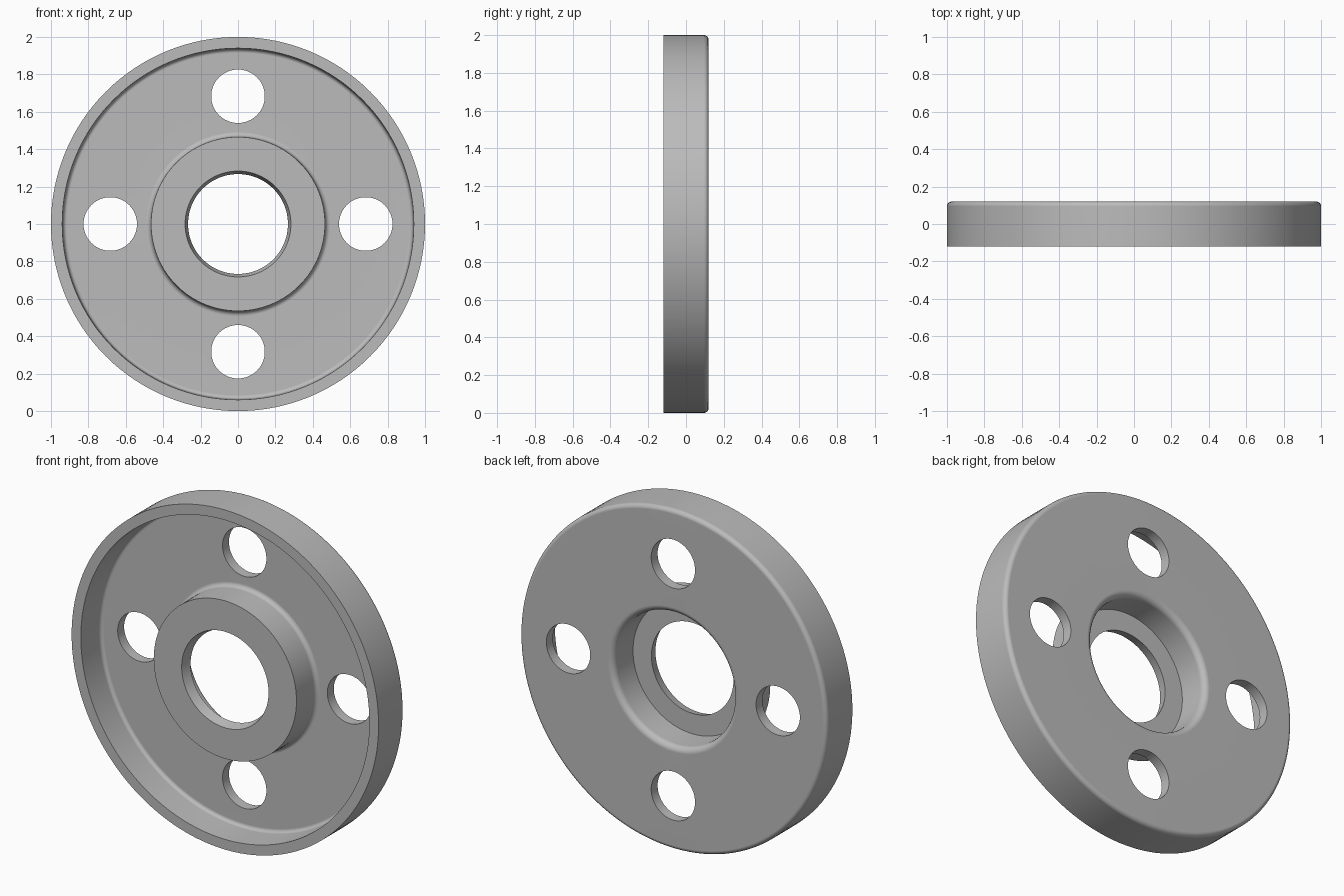
import bpy, bmesh, math
from mathutils import Vector, Matrix

if "Cube" in bpy.data.objects:
    bpy.data.objects.remove(bpy.data.objects["Cube"])

grey = bpy.data.materials.new("plain grey")
grey.use_nodes = True
colour = (0.5, 0.5, 0.5, 1)
grey.diffuse_color = colour
grey.node_tree.nodes["Principled BSDF"].inputs["Base Color"].default_value = colour

SIDES = 128
AXIS_HEIGHT = 1.0

# Closed cross-section: radius, depth, fillet size
PROFILE = [
    (0.283, -0.12, 0), (0.465, -0.12, 0),      # hub face
    (0.468, 0.06, 0.025), (0.935, 0.06, 0.02),  # web front
    (0.94, -0.12, 0), (1.0, -0.12, 0),         # rim
    (1.0, 0.12, 0.025), (0.39, 0.12, 0.035),   # back
    (0.387, -0.06, 0), (0.267, -0.06, 0),      # hub recess
]


def rounded(profile, steps=5):
    """Replace each corner that has a fillet size with a short curve."""
    pts = [Vector(p[:2]) for p in profile]
    out = []
    for i, p in enumerate(pts):
        size = profile[i][2]
        if not size:
            out.append(p)
            continue
        a = (pts[i - 1] - p).normalized()
        b = (pts[(i + 1) % len(pts)] - p).normalized()
        centre = p + (a + b) * size
        for k in range(steps + 1):
            t = k / steps * math.pi / 2
            out.append(centre - b * size * math.cos(t) - a * size * math.sin(t))
    return out


# Wheel disc: section turned about the y axis
bm = bmesh.new()
section = rounded(PROFILE)
rings = []
for s in range(SIDES):
    t = math.tau * s / SIDES
    rings.append([bm.verts.new((p.x * math.cos(t), p.y, AXIS_HEIGHT + p.x * math.sin(t)))
                  for p in section])
for s in range(SIDES):
    a, b = rings[s], rings[(s + 1) % SIDES]
    for i in range(len(section)):
        j = (i + 1) % len(section)
        bm.faces.new((a[i], a[j], b[j], b[i]))
bmesh.ops.recalc_face_normals(bm, faces=bm.faces)
mesh = bpy.data.meshes.new("flanged_disc")
bm.to_mesh(mesh)
bm.free()
mesh.materials.append(grey)
disc = bpy.data.objects.new("flanged_disc", mesh)
bpy.context.collection.objects.link(disc)

# Four bolt holes through the web
bm = bmesh.new()
for k in range(4):
    t = k * math.pi / 2
    place = Matrix.Translation((0.683 * math.cos(t), 0, AXIS_HEIGHT + 0.683 * math.sin(t)))
    bmesh.ops.create_cone(bm, cap_ends=True, segments=64, radius1=0.143, radius2=0.143,
                          depth=0.6, matrix=place @ Matrix.Rotation(math.pi / 2, 4, "X"))
cut_mesh = bpy.data.meshes.new("bolt_hole_cutter")
bm.to_mesh(cut_mesh)
bm.free()
cut_mesh.materials.append(grey)
cutter = bpy.data.objects.new("bolt_hole_cutter", cut_mesh)
bpy.context.collection.objects.link(cutter)

cut = disc.modifiers.new("bolt holes", "BOOLEAN")
cut.operation = "DIFFERENCE"
cut.solver = "EXACT"
cut.object = cutter
bpy.ops.object.select_all(action="DESELECT")
bpy.context.view_layer.objects.active = disc
disc.select_set(True)
bpy.ops.object.modifier_apply(modifier=cut.name)
bpy.data.objects.remove(cutter)

# Soft fillets, crisp corners and even flat faces
bpy.ops.object.shade_smooth_by_angle(angle=math.radians(35))
even = disc.modifiers.new("even shading", "WEIGHTED_NORMAL")
even.keep_sharp = True
